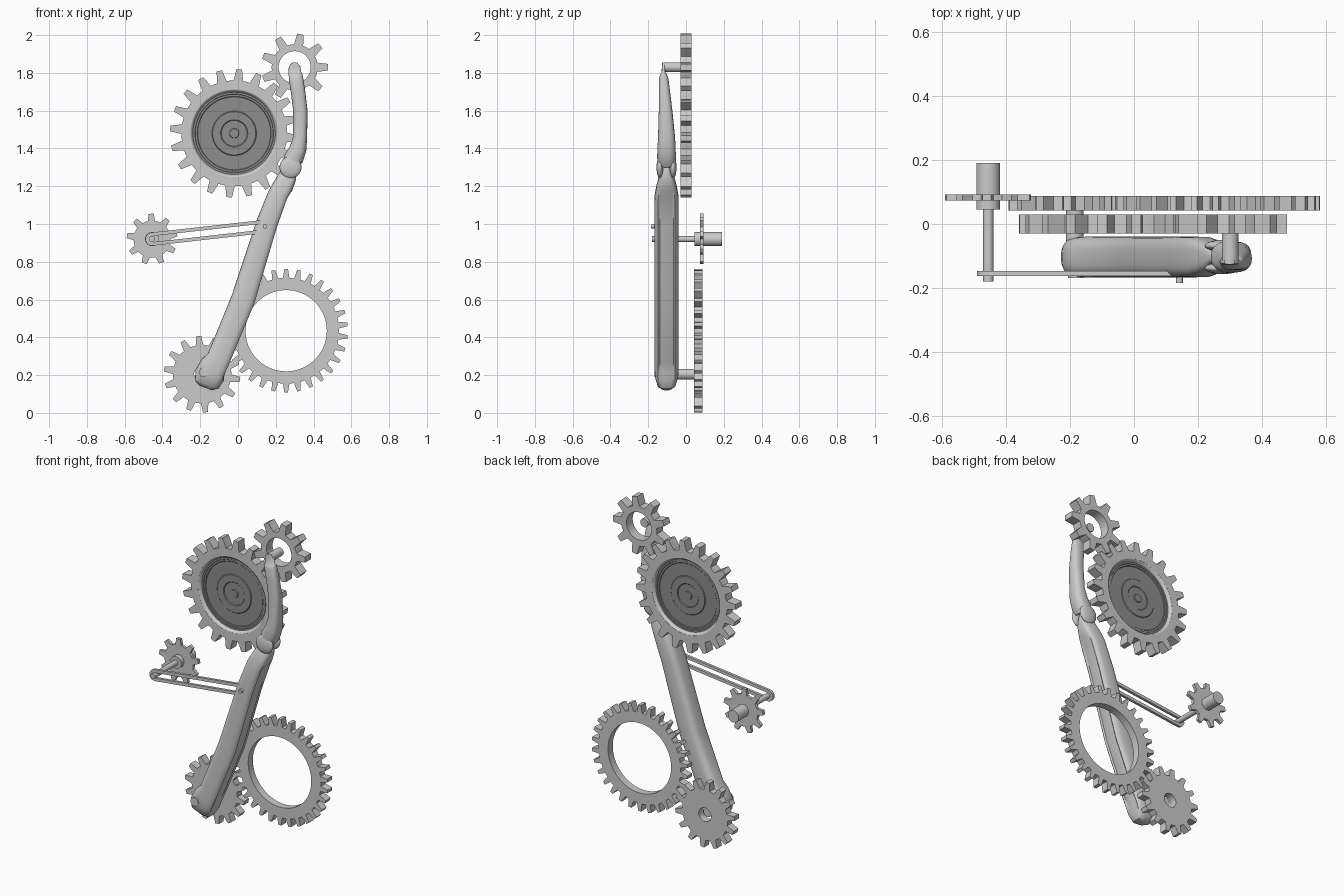
import bpy, bmesh, math
from mathutils import Vector

if "Cube" in bpy.data.objects:
    bpy.data.objects.remove(bpy.data.objects["Cube"])


def material(name, v):
    m = bpy.data.materials.new(name)
    m.diffuse_color = (v, v, v, 1)
    m.use_nodes = True
    m.node_tree.nodes["Principled BSDF"].inputs["Base Color"].default_value = m.diffuse_color
    return m


GREY = material("light grey", 0.6)
DARK = material("dark grey", 0.27)


def make(name, verts, faces, mat=GREY, smooth=None):
    me = bpy.data.meshes.new(name)
    me.from_pydata(verts, [], faces)
    bm = bmesh.new()
    bm.from_mesh(me)
    bmesh.ops.remove_doubles(bm, verts=bm.verts, dist=1e-5)
    bmesh.ops.recalc_face_normals(bm, faces=bm.faces)
    bm.to_mesh(me)
    bm.free()
    ob = bpy.data.objects.new(name, me)
    bpy.context.collection.objects.link(ob)
    me.materials.append(mat)
    if smooth:
        bpy.ops.object.select_all(action='DESELECT')
        ob.select_set(True)
        bpy.context.view_layer.objects.active = ob
        bpy.ops.object.shade_smooth_by_angle(angle=math.radians(smooth))
    return ob


def plate(name, outer, inner, y0, y1, smooth=None):
    """Flat plate in xz with a matching inner outline as its hole."""
    n = len(outer)
    loops = [(outer, y0), (outer, y1), (inner, y1), (inner, y0)]
    verts = [(x, y, z) for pts, y in loops for x, z in pts]
    faces = []
    for k in range(4):
        a, b = k * n, (k + 1) % 4 * n
        faces += [(a + i, a + (i + 1) % n, b + (i + 1) % n, b + i) for i in range(n)]
    return make(name, verts, faces, GREY, smooth)


def gear(name, cx, cz, teeth, phase, r_tip, r_root, r_hole, y0, y1):
    outer, inner = [], []
    pitch = 2 * math.pi / teeth
    for t in range(teeth):
        for off, r in ((-.5, r_root), (-.29, r_root), (-.14, r_tip), (.14, r_tip), (.29, r_root)):
            a = math.radians(phase) + (t + off) * pitch
            outer.append((cx + r * math.cos(a), cz + r * math.sin(a)))
            inner.append((cx + r_hole * math.cos(a), cz + r_hole * math.sin(a)))
    return plate(name, outer, inner, y0, y1, 25)


def lathe(name, cx, cz, profile, mat=GREY, n=64, smooth=30):
    """Spin (radius, y) points about the y axis."""
    verts, faces = [], []
    for r, y in profile:
        for i in range(n):
            a = 2 * math.pi * i / n
            verts.append((cx + r * math.cos(a), y, cz + r * math.sin(a)))
    for k in range(len(profile) - 1):
        for i in range(n):
            j = (i + 1) % n
            faces.append((k * n + i, k * n + j, (k + 1) * n + j, (k + 1) * n + i))
    ob = make(name, verts, [], mat)
    bpy.data.objects.remove(ob)
    me = bpy.data.meshes.new(name)
    me.from_pydata(verts, [], faces)
    bm = bmesh.new()
    bm.from_mesh(me)
    bmesh.ops.remove_doubles(bm, verts=bm.verts, dist=1e-5)
    bmesh.ops.dissolve_degenerate(bm, edges=bm.edges, dist=1e-6)
    bmesh.ops.recalc_face_normals(bm, faces=bm.faces)
    bm.to_mesh(me)
    bm.free()
    me.materials.append(mat)
    ob = bpy.data.objects.new(name, me)
    bpy.context.collection.objects.link(ob)
    bpy.ops.object.select_all(action='DESELECT')
    ob.select_set(True)
    bpy.context.view_layer.objects.active = ob
    bpy.ops.object.shade_smooth_by_angle(angle=math.radians(smooth))
    return ob


def rod(name, cx, cz, r, y0, y1):
    return lathe(name, cx, cz, [(0, y0), (r, y0), (r, y1), (0, y1)], n=32)


def loft(name, stations, power=0.6, groove=0.0, n=32):
    """Rounded-box section swept through (x, y, z, half width, half depth)."""
    verts, faces = [], []
    for k, (x, y, z, w, d) in enumerate(stations):
        a, b = stations[max(k - 1, 0)], stations[min(k + 1, len(stations) - 1)]
        t = Vector((b[0] - a[0], 0, b[2] - a[2])).normalized()
        side = Vector((t.z, 0, -t.x))
        for i in range(n):
            c, s = math.cos(2 * math.pi * i / n), math.sin(2 * math.pi * i / n)
            u = math.copysign(abs(c) ** power, c)
            v = math.copysign(abs(s) ** power, s)
            if groove and c > 0.9 and 2 < k < len(stations) - 4:
                u -= groove
            verts.append(Vector((x, y + v * d, z)) + side * (u * w))
    for k in range(len(stations) - 1):
        for i in range(n):
            j = (i + 1) % n
            faces.append((k * n + i, k * n + j, (k + 1) * n + j, (k + 1) * n + i))
    last = (len(stations) - 1) * n
    faces += [tuple(range(n)), tuple(range(last, last + n))]
    return make(name, verts, faces, GREY, 40)


# Gear train
gear("top_gear", 0.30, 1.83, 9, 0, 0.178, 0.122, 0.085, -0.03, 0.03)
gear("drum_gear", -0.02, 1.48, 20, 13.5, 0.34, 0.28, 0.232, -0.03, 0.03)
gear("ring_gear", 0.255, 0.435, 30, 90, 0.327, 0.28, 0.215, 0.042, 0.088)
gear("bottom_gear", -0.19, 0.205, 14, 95, 0.203, 0.155, 0.042, 0.042, 0.088)
gear("side_gear", -0.455, 0.92, 9, 92, 0.135, 0.098, 0.02, 0.073, 0.092)

# Drum rim and stepped web, the same on both sides
rim = [(0.236, 0.03), (0.231, 0.029), (0.226, 0.025), (0.222, 0.018), (0.218, 0.012)]
web = [(0.219, 0.012), (0.208, 0.012), (0.206, 0.009), (0.196, 0.009), (0.193, 0.006),
       (0.118, 0.006), (0.114, 0.010), (0.072, 0.010), (0.068, 0.006),
       (0.026, 0.006), (0.024, 0.012), (0, 0.012)]
for label, s in (("front", -1), ("back", 1)):
    lathe("drum_rim_" + label, -0.02, 1.48, [(r, s * y) for r, y in rim])
lathe("drum_web", -0.02, 1.48, [(r, -y) for r, y in reversed(web)] + web, DARK)

# Shafts and pins
rod("top_gear_pin", 0.30, 1.83, 0.026, -0.125, -0.02)
rod("bottom_axle", -0.185, 0.205, 0.028, -0.10, 0.055)
rod("pivot_boss", -0.18, 0.215, 0.026, -0.168, -0.09)
rod("side_shaft", -0.455, 0.92, 0.016, -0.18, 0.08)
rod("side_hub", -0.455, 0.92, 0.037, 0.045, 0.19)
rod("link_pin", 0.142, 0.987, 0.011, -0.185, -0.12)


# Slotted connecting link
def stadium(p, q, r, n=16):
    a0 = math.atan2(q[1] - p[1], q[0] - p[0])
    pts = []
    for c, start in ((q, a0 - math.pi / 2), (p, a0 + math.pi / 2)):
        for i in range(n + 1):
            a = start + math.pi * i / n
            pts.append((c[0] + r * math.cos(a), c[1] + r * math.sin(a)))
    return pts


A, B = (-0.455, 0.92), (0.142, 0.987)
plate("slotted_link", stadium(A, B, 0.035), stadium(A, B, 0.016), -0.163, -0.147, 30)

# Lower arm with rounded foot and a narrow tongue at the elbow
Y = -0.103
loft("lower_arm", [
    (-0.172, Y, 0.132, 0.035, 0.025), (-0.165, Y, 0.150, 0.066, 0.048),
    (-0.150, Y, 0.200, 0.080, 0.062), (-0.128, Y, 0.245, 0.076, 0.064),
    (-0.098, Y, 0.290, 0.066, 0.064), (0.03, Y, 0.60, 0.067, 0.064),
    (0.155, Y, 1.00, 0.060, 0.064), (0.212, Y, 1.15, 0.056, 0.063),
    (0.238, Y, 1.20, 0.054, 0.053), (0.262, Y, 1.25, 0.048, 0.040),
    (0.272, Y, 1.29, 0.040, 0.020), (0.280, Y, 1.325, 0.022, 0.016)], 0.6, 0.16)

# Upper arm tapering to a thin tip
loft("upper_arm", [
    (0.282, Y, 1.318, 0.045, 0.046), (0.296, Y, 1.35, 0.052, 0.050),
    (0.318, Y, 1.40, 0.045, 0.048), (0.329, Y, 1.46, 0.037, 0.045),
    (0.330, -0.108, 1.60, 0.038, 0.036), (0.318, -0.114, 1.70, 0.038, 0.030),
    (0.307, -0.118, 1.77, 0.038, 0.025), (0.304, -0.119, 1.79, 0.036, 0.018),
    (0.301, -0.119, 1.80, 0.034, 0.010), (0.299, -0.119, 1.835, 0.030, 0.009),
    (0.298, -0.119, 1.853, 0.016, 0.007)], 0.8)

# Elbow fork cheeks on both sides of the tongue
for label, y in (("front", -0.138), ("back", -0.068)):
    lathe("fork_cheek_" + label, 0.278, 1.30,
          [(0.058 * math.sin(math.pi * i / 12), y - 0.018 * math.cos(math.pi * i / 12))
           for i in range(13)], n=32, smooth=60)
